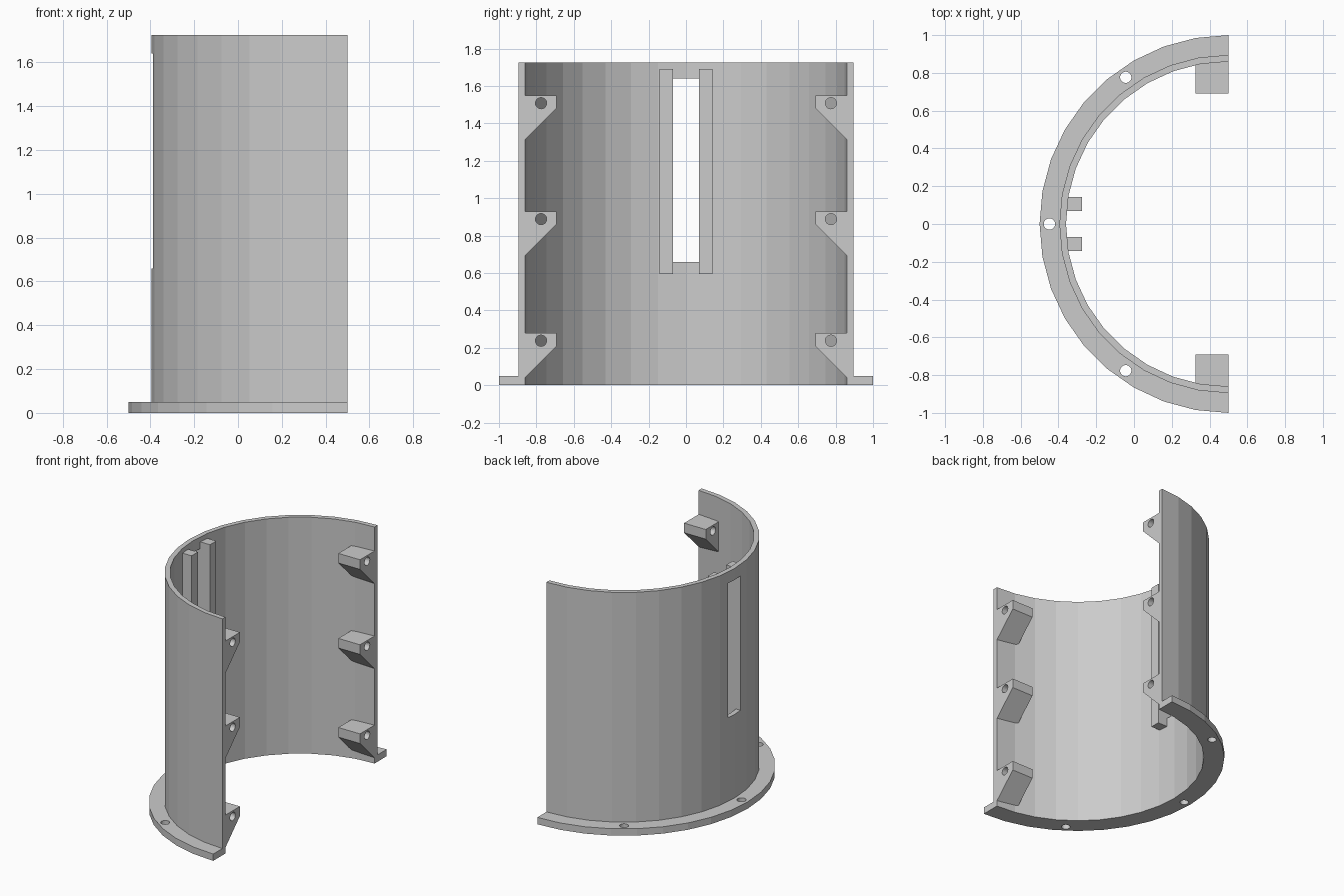
import bpy, bmesh
from math import sin, cos, pi, radians
from mathutils import Matrix, Vector

cube = bpy.data.objects.get("Cube")
if cube:
    bpy.data.objects.remove(cube, do_unlink=True)

grey = bpy.data.materials.new("plain grey")
grey.use_nodes = True
grey.diffuse_color = (0.6, 0.6, 0.6, 1)
grey.node_tree.nodes["Principled BSDF"].inputs["Base Color"].default_value = (0.6, 0.6, 0.6, 1)

AXIS_X = 0.5      # the half shell is centred on this vertical axis
INNER, OUTER, RIM = 0.86, 0.895, 1.0
HEIGHT, FLANGE = 1.725, 0.05


def finish(name, bm):
    bmesh.ops.recalc_face_normals(bm, faces=bm.faces)
    mesh = bpy.data.meshes.new(name)
    bm.to_mesh(mesh)
    bm.free()
    mesh.materials.append(grey)
    obj = bpy.data.objects.new(name, mesh)
    bpy.context.collection.objects.link(obj)
    return obj


def loft(name, rings):
    """Bridge equal closed rings of points and cap both ends."""
    bm = bmesh.new()
    rows = [[bm.verts.new(p) for p in ring] for ring in rings]
    for a, b in zip(rows, rows[1:]):
        for i in range(len(a)):
            j = (i + 1) % len(a)
            bm.faces.new((a[i], a[j], b[j], b[i]))
    bm.faces.new(rows[0])
    bm.faces.new(rows[-1])
    return finish(name, bm)


def box(name, low, high):
    low, high = Vector(low), Vector(high)
    bm = bmesh.new()
    bmesh.ops.create_cube(bm, size=1)
    bmesh.ops.scale(bm, vec=high - low, verts=bm.verts)
    bmesh.ops.translate(bm, vec=(low + high) / 2, verts=bm.verts)
    return finish(name, bm)


def rod(name, centre, along_x=False):
    bm = bmesh.new()
    turn = Matrix.Rotation(pi / 2, 4, 'Y') if along_x else Matrix()
    bmesh.ops.create_cone(bm, cap_ends=True, segments=20, radius1=0.03, radius2=0.03,
                          depth=0.5, matrix=Matrix.Translation(centre) @ turn)
    return finish(name, bm)


def cut(obj, cutter):
    cutter.hide_render = True
    mod = obj.modifiers.new("cut", 'BOOLEAN')
    mod.operation = 'DIFFERENCE'
    mod.solver = 'EXACT'
    mod.object = cutter
    bpy.context.view_layer.objects.active = obj
    bpy.ops.object.modifier_apply(modifier=mod.name)
    bpy.data.objects.remove(cutter, do_unlink=True)


# Half-round wall with its foot flange, swept from one L-shaped section
section = [(INNER, 0), (RIM, 0), (RIM, FLANGE), (OUTER, FLANGE), (OUTER, HEIGHT), (INNER, HEIGHT)]
shell = loft("half_shell", [
    [(AXIS_X - r * sin(radians(a)), r * cos(radians(a)), z) for r, z in section]
    for a in range(0, 181, 10)])

# Tall window slot and flange screw holes
cut(shell, box("slot_cutter", (-0.6, -0.07, 0.66), (-0.2, 0.07, 1.64)))
for angle in (-55, 0, 55):
    a = radians(angle)
    cut(shell, rod("screw_cutter", (AXIS_X - 0.948 * cos(a), 0.948 * sin(a), 0)))

for side, word in ((1, "back"), (-1, "front")):
    # Guide rail beside the slot
    y = sorted((side * 0.07, side * 0.142))
    box(word + "_guide_rail", (-0.355, y[0], 0.595), (-0.275, y[1], 1.69))

    # Drilled brackets with sloping undersides
    for level, top in (("lower", 0.28), ("middle", 0.93), ("upper", 1.55)):
        outline = [(INNER, 0), (0.692, 0), (0.692, -0.07), (INNER, -0.238)]
        bracket = loft(f"{word}_{level}_bracket", [
            [(x, side * y, top + z) for y, z in outline] for x in (0.325, AXIS_X)])
        cut(bracket, rod("bolt_cutter", (0.41, side * 0.775, top - 0.042), True))
